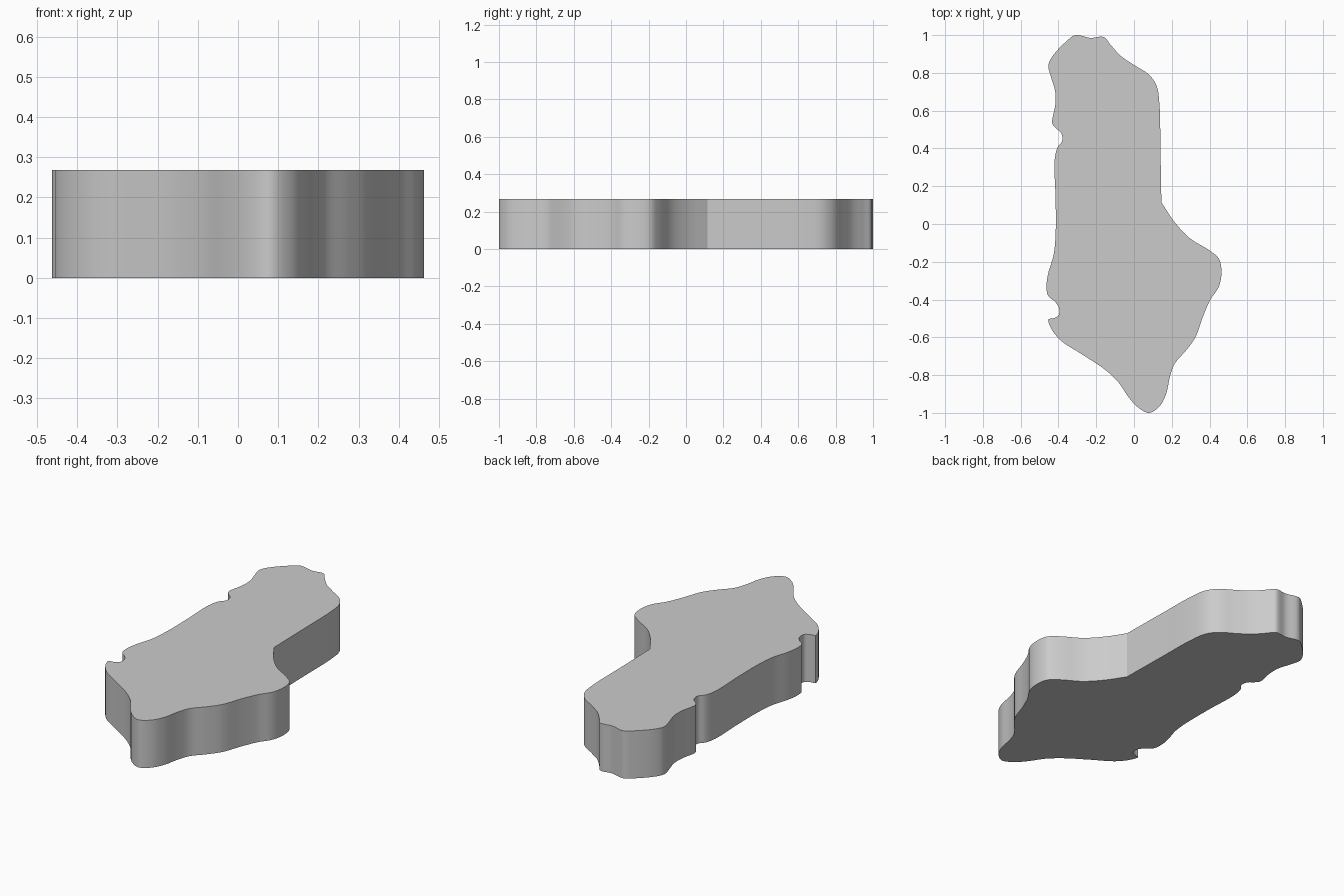
import bpy, bmesh
from mathutils import Vector

if "Cube" in bpy.data.objects:
    bpy.data.objects.remove(bpy.data.objects["Cube"])

HEIGHT = 0.268
STEPS = 6

# Outline seen from above, starting at the single sharp corner, going clockwise
OUTLINE = [
    (.145, .115), (.215, .01), (.295, -.075), (.40, -.14), (.45, -.185), (.463, -.25),
    (.45, -.33), (.405, -.40), (.365, -.49), (.325, -.60), (.275, -.67), (.215, -.74),
    (.19, -.81), (.17, -.90), (.135, -.965), (.08, -1.0), (.02, -.97), (-.03, -.915),
    (-.085, -.835), (-.155, -.77), (-.275, -.69), (-.39, -.615), (-.44, -.55),
    (-.453, -.505), (-.43, -.50), (-.40, -.485), (-.397, -.445), (-.42, -.41),
    (-.455, -.38), (-.463, -.33), (-.455, -.265), (-.425, -.16), (-.415, -.05),
    (-.415, .13), (-.42, .34), (-.405, .405), (-.38, .44), (-.385, .48), (-.417, .51),
    (-.433, .535), (-.417, .63), (-.417, .70), (-.44, .78), (-.453, .84), (-.43, .89),
    (-.36, .965), (-.31, 1.0), (-.23, .985), (-.16, .99), (-.125, .95), (-.07, .89),
    (0, .842), (.08, .79), (.12, .73), (.135, .63), (.14, .40),
]


def smooth_loop(points):
    """Curve through the points with even speed; the first point stays sharp."""
    p = [Vector(q) for q in points] + [Vector(points[0])]
    p = [2 * p[0] - p[1]] + p + [2 * p[-1] - p[-2]]
    out = []
    for i in range(1, len(p) - 2):
        a, b, c, d = p[i - 1:i + 3]
        t0, t1, t2 = ((v - u).length ** 0.5 for u, v in ((a, b), (b, c), (c, d)))
        m1 = c - b + t1 * ((b - a) / t0 - (c - a) / (t0 + t1))
        m2 = c - b + t1 * ((d - c) / t2 - (d - b) / (t1 + t2))
        for k in range(STEPS):
            t = k / STEPS
            out.append((2*t**3 - 3*t*t + 1) * b + (t**3 - 2*t*t + t) * m1
                       + (3*t*t - 2*t**3) * c + (t**3 - t*t) * m2)
    return out


# Slab: outline face extruded straight up
bm = bmesh.new()
base = bm.faces.new([bm.verts.new((v.x, v.y, 0)) for v in smooth_loop(OUTLINE)])
extruded = bmesh.ops.extrude_face_region(bm, geom=[base], use_keep_orig=True)
top = [g for g in extruded["geom"] if isinstance(g, bmesh.types.BMVert)]
bmesh.ops.translate(bm, verts=top, vec=(0, 0, HEIGHT))
bmesh.ops.recalc_face_normals(bm, faces=bm.faces)
mesh = bpy.data.meshes.new("slab")
bm.to_mesh(mesh)
bm.free()
slab = bpy.data.objects.new("slab", mesh)
bpy.context.collection.objects.link(slab)

# Plain grey
grey = bpy.data.materials.new("plain grey")
grey.diffuse_color = (0.6, 0.6, 0.6, 1)
grey.use_nodes = True
grey.node_tree.nodes["Principled BSDF"].inputs["Base Color"].default_value = grey.diffuse_color
mesh.materials.append(grey)

# Smooth walls, sharp rims and corner
bpy.context.view_layer.objects.active = slab
slab.select_set(True)
bpy.ops.object.shade_smooth_by_angle(angle=0.42)
